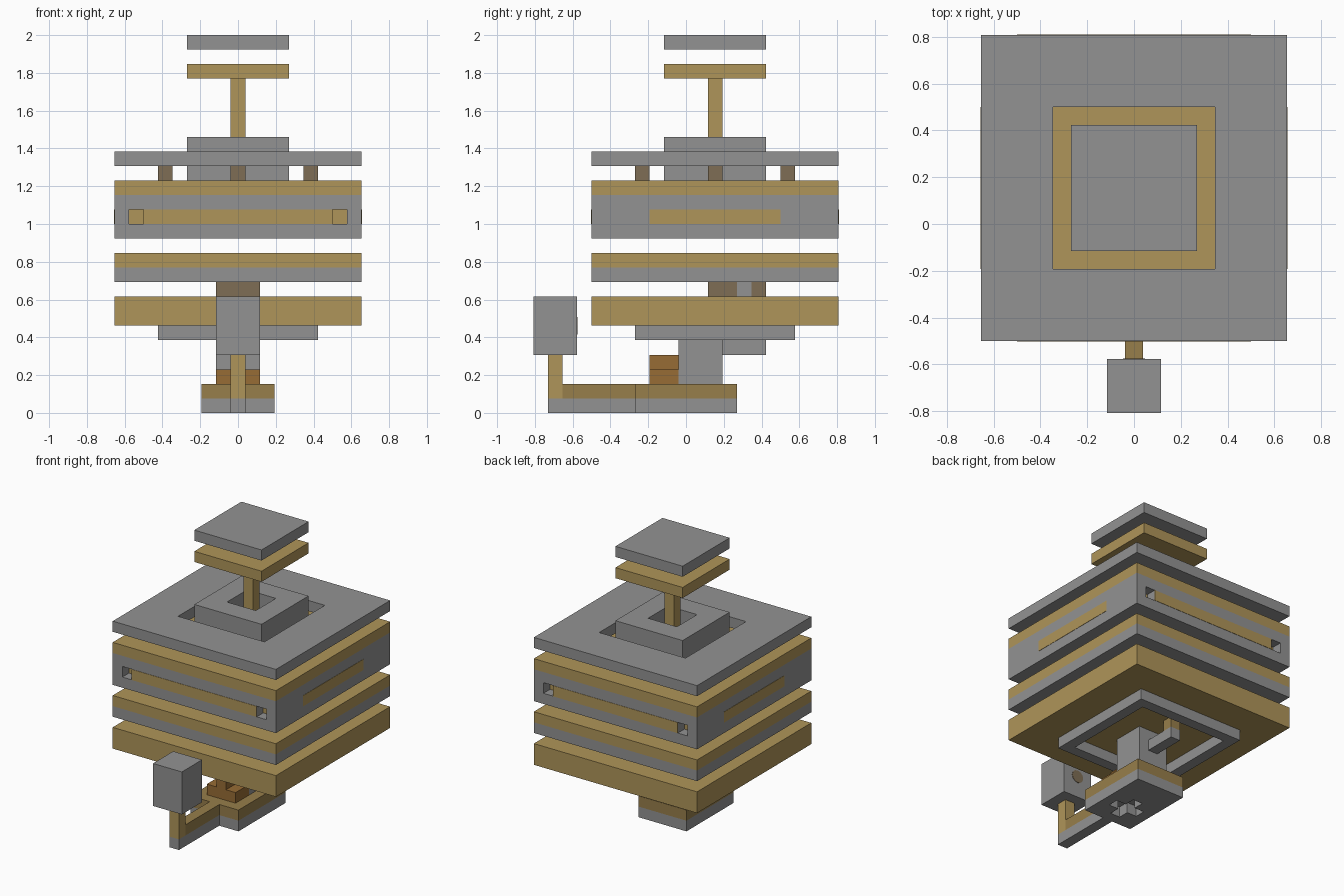
import bpy, bmesh
from mathutils import Matrix

if "Cube" in bpy.data.objects:
    bpy.data.objects.remove(bpy.data.objects["Cube"])

U = 1 / 13      # one block of the building grid
MID = 2         # the tower's axis lies this many blocks behind the centre


def material(name, rgb):
    m = bpy.data.materials.new(name)
    m.use_nodes = True
    m.diffuse_color = (*rgb, 1)
    m.node_tree.nodes["Principled BSDF"].inputs["Base Color"].default_value = (*rgb, 1)
    return m


GREY = material("stone grey", (0.29, 0.29, 0.29))
BRASS = material("brass", (0.43, 0.30, 0.10))
BROWN = material("dull brown", (0.21, 0.155, 0.09))
BRONZE = material("bronze", (0.31, 0.21, 0.07))
COPPER = material("copper", (0.31, 0.15, 0.035))


def link(name, bm, mat):
    mesh = bpy.data.meshes.new(name)
    bm.to_mesh(mesh)
    bm.free()
    mesh.materials.append(mat)
    ob = bpy.data.objects.new(name, mesh)
    bpy.context.collection.objects.link(ob)
    return ob


def box(name, mat, x, y, z):
    """Box from (low, high) pairs counted in grid blocks."""
    bm = bmesh.new()
    bmesh.ops.create_cube(bm, size=1)
    for v in bm.verts:
        for i, (low, high) in enumerate((x, y, z)):
            v.co[i] = (high if v.co[i] > 0 else low) * U
    return link(name, bm, mat)


def slab(name, mat, half, z):
    """Square box on the tower's axis."""
    return box(name, mat, (-half, half), (MID - half, MID + half), z)


def cut(ob, *cutters):
    for c in cutters:
        mod = ob.modifiers.new("cut", 'BOOLEAN')
        mod.operation, mod.solver, mod.object = 'DIFFERENCE', 'EXACT', c
    bpy.context.view_layer.update()
    graph = bpy.context.evaluated_depsgraph_get()
    mesh = bpy.data.meshes.new_from_object(ob.evaluated_get(graph))
    ob.modifiers.clear()
    ob.data = mesh
    for c in cutters:
        bpy.data.objects.remove(c)


# Foot with a plus-shaped socket underneath
foot = box("foot", GREY, (-2.5, 2.5), (-3.5, 3.5), (0, 1))
cut(foot, box("socket_a", GREY, (-1.5, 1.5), (-1.5, -0.5), (-1, 0.99)),
    box("socket_b", GREY, (-0.5, 0.5), (-2.5, 0.5), (-1, 0.99)))
box("foot_top", BRONZE, (-2.5, 2.5), (-3.5, 3.5), (1, 2))

# Front arm carrying the hanging block
box("arm", GREY, (-0.5, 0.5), (-9.5, -3.5), (0, 1))
box("arm_top", BRONZE, (-0.5, 0.5), (-8.5, -3.5), (1, 2))
box("arm_post", BRASS, (-0.5, 0.5), (-9.5, -8.5), (1, 4))
box("front_block", GREY, (-1.5, 1.5), (-10.5, -7.5), (4, 8))
bm = bmesh.new()
bmesh.ops.create_cone(bm, cap_ends=True, segments=12, radius1=0.6 * U,
                      radius2=0.6 * U, depth=0.006)
bm.transform(Matrix.Translation((0, -7.5 * U, 6 * U)) @ Matrix.Rotation(1.5708, 4, 'X'))
link("block_knob", bm, BROWN)

# Column, copper step and rear hook
box("copper_step", COPPER, (-1.5, 1.5), (-2.5, -0.5), (2, 3))
box("copper_step_top", COPPER, (-0.5, 0.5), (-2.5, -0.5), (3, 4))
box("column", GREY, (-1.5, 1.5), (-0.5, 2.5), (2, 6))
box("hook_arm", GREY, (-0.5, 0.5), (2.5, 5.5), (4, 5))
box("hook_tip", BRONZE, (-0.5, 0.5), (4.5, 5.5), (5, 6))

# Lowest tier with its frame below and spacers above
frame = slab("lower_frame", GREY, 5.5, (5, 6))
cut(frame, slab("frame_hole", GREY, 4.5, (4, 7)))
slab("lower_tier", BRASS, 8.5, (6, 8))
box("spacer_front", BROWN, (-1.5, 1.5), (1.5, 3.5), (8, 9))
box("spacer_core", GREY, (-1.5, 1.5), (3.5, 4.5), (8, 9))
box("spacer_back", BROWN, (-1.5, 1.5), (4.5, 5.5), (8, 9))

# Middle tier
slab("middle_tier", GREY, 8.5, (9, 10))
slab("middle_tier_top", BRASS, 8.5, (10, 11))

# Main tier with square sockets and stripes on its sides
main = slab("main_tier", GREY, 8.5, (12, 15))
slab("main_tier_top", BRASS, 8.5, (15, 16))
holes = []
for face in (-1, 1):
    y = MID + face * 8.5
    for sx in (-7, 7):
        span = (sx - 0.5, sx + 0.5)
        holes.append(box("hole", GREY, span, (y - 1, y + 1), (13, 14)))
        back = y - face
        box("socket_back", BRASS, span, (back - 0.03, back + 0.03), (13, 14))
    box("long_stripe", BRASS, (-6.5, 6.5), (y - 0.03, y + 0.03), (13, 14))
    x = face * 8.5
    box("short_stripe", BRASS, (x - 0.03, x + 0.03), (MID - 4.5, MID + 4.5), (13, 14))
cut(main, *holes)

# Posts holding the upper plate
for px, py in ((-5, 0), (5, 0), (0, -5), (0, 5)):
    box("plate_post", BROWN, (px - 0.5, px + 0.5),
        (MID + py - 0.5, MID + py + 0.5), (16, 17))
plate = slab("upper_plate", GREY, 8.5, (17, 18))
cut(plate, slab("plate_hole", GREY, 4.5, (16.5, 19)))

# Pedestal, stem and caps
pedestal = slab("pedestal", GREY, 3.5, (16, 19))
cut(pedestal, slab("pedestal_hole", GREY, 1.5, (15, 20)))
slab("stem", BRASS, 0.5, (16, 23))
slab("cap_lower", BRASS, 3.5, (23, 24))
slab("cap_upper", GREY, 3.5, (25, 26))
